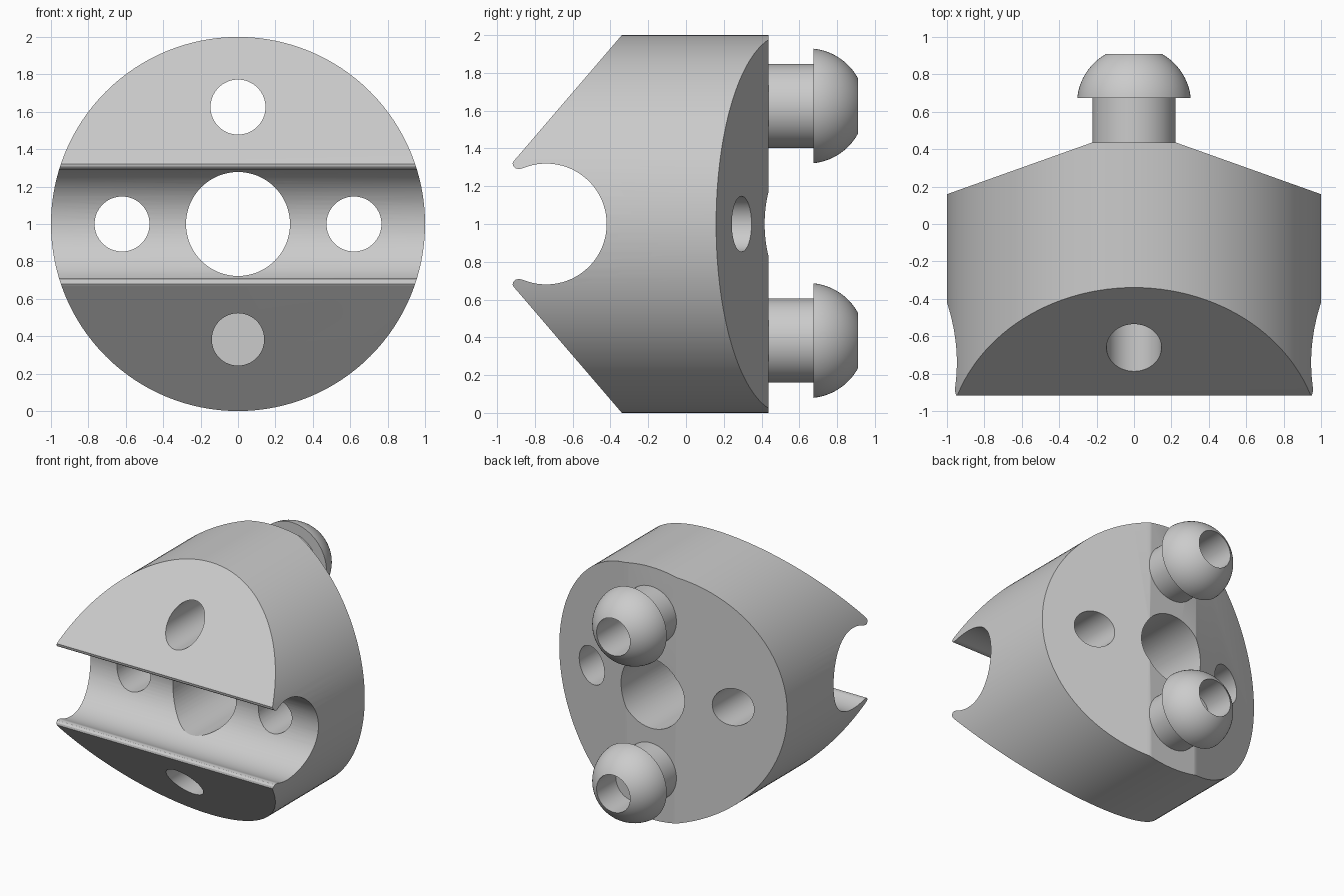
import bpy, bmesh
from math import sin, cos, radians, tau, asin, acos, sqrt
from mathutils import Matrix, Vector

cube = bpy.data.objects.get("Cube")
if cube:
    bpy.data.objects.remove(cube)

GREY = (0.6, 0.6, 0.6, 1)
mat = bpy.data.materials.new("plain grey")
mat.use_nodes = True
mat.diffuse_color = GREY
mat.node_tree.nodes["Principled BSDF"].inputs["Base Color"].default_value = GREY


def make(name, bm):
    bmesh.ops.recalc_face_normals(bm, faces=bm.faces)
    mesh = bpy.data.meshes.new(name)
    bm.to_mesh(mesh)
    bm.free()
    mesh.materials.append(mat)
    ob = bpy.data.objects.new(name, mesh)
    bpy.context.collection.objects.link(ob)
    return ob


def prism(name, points, shift):
    """Closed outline extruded along shift."""
    bm = bmesh.new()
    face = bm.faces.new([bm.verts.new(p) for p in points])
    top = bmesh.ops.extrude_face_region(bm, geom=[face])["geom"]
    bmesh.ops.translate(bm, vec=shift, verts=[v for v in top if isinstance(v, bmesh.types.BMVert)])
    return make(name, bm)


def rod(name, x, z, r, sides=64):
    """Cylinder along the depth axis."""
    ring = [(x + r * cos(tau * i / sides), -1.2, z + r * sin(tau * i / sides)) for i in range(sides)]
    return prism(name, ring, (0, 2.4, 0))


def lathe(name, profile, z, closed):
    """Spin (radius, y) points round a depth axis at height z."""
    bm = bmesh.new()
    vs = [bm.verts.new((r, y, z)) for r, y in profile]
    es = [bm.edges.new(p) for p in zip(vs, vs[1:] + (vs[:1] if closed else []))]
    bmesh.ops.spin(bm, geom=vs + es, cent=(0, 0, z), axis=(0, 1, 0), angle=tau,
                   steps=64, use_merge=True)
    bmesh.ops.remove_doubles(bm, verts=bm.verts, dist=0.0001)
    return make(name, bm)


def cut(ob, tool, operation):
    mod = ob.modifiers.new("cut", 'BOOLEAN')
    mod.operation, mod.solver, mod.object = operation, 'EXACT', tool
    select(ob)
    bpy.ops.object.modifier_apply(modifier=mod.name)
    bpy.data.objects.remove(tool)


def select(ob):
    bpy.ops.object.select_all(action='DESELECT')
    ob.select_set(True)
    bpy.context.view_layer.objects.active = ob


# Round body
body = rod("body", 0, 1, 1, 128)

# Side outline: sloped jaws, rounded lips and the cross groove
groove_y, groove_r = -0.74, 0.32
jaw = [(0.8, 1.2), (-0.168, 1.2), (-0.912, 0.333), (-0.918, 0.322), (-0.915, 0.307),
       (-0.903, 0.295), (-0.885, 0.291), (-0.868, 0.294)]
start = radians(112)
arc = [(groove_y + groove_r * cos(a), groove_r * sin(a))
       for a in (start * (1 - i / 24) for i in range(49))]
side = jaw + arc + [(y, -z) for y, z in reversed(jaw)]
cut(body, prism("side_outline", [(-1.2, y, 1 + z) for y, z in side], (2.4, 0, 0)), 'INTERSECT')

# Back: flat middle strip with a slope on each side
back = [(-1.2, -1.2), (1.2, -1.2), (1.2, 0.088), (0.22, 0.437), (-0.22, 0.437), (-1.2, 0.088)]
cut(body, prism("back_outline", [(x, y, -0.2) for x, y in back], (0, 0, 2.4)), 'INTERSECT')

# Bores: centre, two sides, upper and lower
for x, z, r in ((0, 1, 0.278), (-0.62, 1, 0.147), (0.62, 1, 0.147),
                (0, 1.625, 0.147), (0, 0.383, 0.14)):
    cut(body, rod("bore", x, z, r), 'DIFFERENCE')

# Mushroom studs: neck, domed head and bore
dome_y, dome_r, bore = 0.643, 0.305, 0.147
a0, a1 = asin((0.675 - dome_y) / dome_r), acos(bore / dome_r)
dome = [(dome_r * cos(a), dome_y + dome_r * sin(a))
        for a in (a0 + (a1 - a0) * i / 16 for i in range(17))]
neck = [(0.222, 0.42), (0.222, 0.675)]
upper = lathe("upper_stud", [(bore, 0.42)] + neck + dome, 1.625, True)
# The lower stud is closed inside by a thin wall
lower = lathe("lower_stud", [(0, 0.6), (0.14, 0.6), (0.14, 0.42)] + neck + dome
              + [(bore, 0.67), (0, 0.67)], 0.383, False)

# Smooth shading, large flat faces kept flat
for ob in (body, upper, lower):
    select(ob)
    bpy.ops.object.shade_smooth_by_angle(angle=radians(30))
    mod = ob.modifiers.new("weighted_normals", 'WEIGHTED_NORMAL')
    mod.keep_sharp = True
